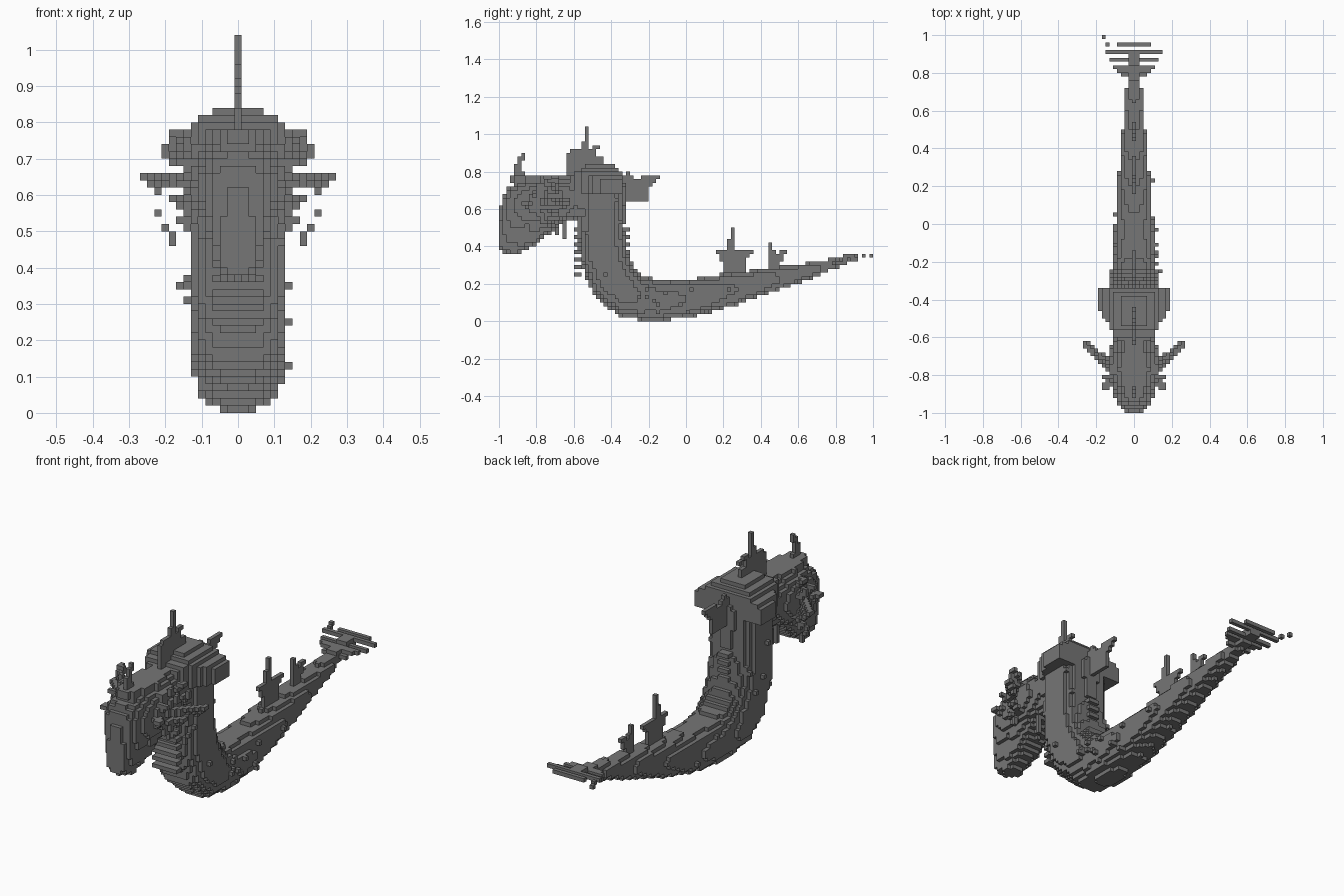
import bpy, bmesh, random
from math import floor, ceil
from mathutils import Vector

if "Cube" in bpy.data.objects:
    bpy.data.objects.remove(bpy.data.objects["Cube"])

S = 0.02                       # edge of one block
random.seed(4)
taken = set()                  # cells already used by an earlier part

grey = bpy.data.materials.new("dark grey")
grey.use_nodes = True
COLOUR = (0.18, 0.18, 0.18, 1)
grey.diffuse_color = COLOUR
grey.node_tree.nodes["Principled BSDF"].inputs["Base Color"].default_value = COLOUR


def cell(x, y, z):
    return round(x / S), floor(y / S), floor(z / S)


def centre(c):
    return c[0] * S, (c[1] + 0.5) * S, (c[2] + 0.5) * S


def fill(lo, hi, rule=lambda x, y, z: True):
    """Cells between two corners whose centre satisfies the rule."""
    a, b = cell(*lo), cell(*hi)
    grid = ((i, j, k) for i in range(a[0], b[0] + 1)
            for j in range(a[1], b[1] + 1) for k in range(a[2], b[2] + 1))
    return {c for c in grid if rule(*centre(c))}


def tube(nodes, power=2.5, steps=8):
    """Sweep a rounded section along (y, z, half width, radius) nodes."""
    cells = set()
    for p, q in zip(nodes, nodes[1:]):
        for s in range(steps + 1):
            y, z, w, r = Vector(p).lerp(Vector(q), s / steps)
            cells |= fill((-w, y - r, z - r), (w, y + r, z + r),
                          lambda a, b, c: (abs(a) / w) ** power +
                          (((b - y) ** 2 + (c - z) ** 2) ** 0.5 / r) ** power <= 1)
    return cells


def inside(y, z, outline):
    odd = False
    for (y1, z1), (y2, z2) in zip(outline, outline[1:] + outline[:1]):
        if (z1 > z) != (z2 > z) and y < y1 + (z - z1) * (y2 - y1) / (z2 - z1):
            odd = not odd
    return odd


def plate(outline):
    """One block thick upright fin from its side outline."""
    ys, zs = zip(*outline)
    return fill((0, min(ys), min(zs)), (0, max(ys), max(zs)),
                lambda x, y, z: inside(y, z, outline))


def ray(start, end):
    a, b = Vector(start), Vector(end)
    n = ceil((b - a).length / S * 2)
    return {cell(*a.lerp(b, t / n)) for t in range(n + 1)}


def mirrored(cells):
    return cells | {(-i, j, k) for i, j, k in cells}


# Corner offsets of each block side
SIDES = {
    (1, 0, 0): ((1, 0, 0), (1, 1, 0), (1, 1, 1), (1, 0, 1)),
    (-1, 0, 0): ((0, 0, 0), (0, 0, 1), (0, 1, 1), (0, 1, 0)),
    (0, 1, 0): ((0, 1, 0), (0, 1, 1), (1, 1, 1), (1, 1, 0)),
    (0, -1, 0): ((0, 0, 0), (1, 0, 0), (1, 0, 1), (0, 0, 1)),
    (0, 0, 1): ((0, 0, 1), (1, 0, 1), (1, 1, 1), (0, 1, 1)),
    (0, 0, -1): ((0, 0, 0), (0, 1, 0), (1, 1, 0), (1, 0, 0)),
}


def build(name, cells):
    """Make one object from the outer sides of its blocks."""
    cells = cells - taken
    taken.update(cells)
    bm = bmesh.new()
    verts = {}
    for c in sorted(cells):
        for d, corners in SIDES.items():
            if tuple(a + b for a, b in zip(c, d)) in taken:
                continue
            face = []
            for o in corners:
                v = tuple(a + b for a, b in zip(c, o))
                if v not in verts:
                    verts[v] = bm.verts.new(((v[0] - 0.5) * S, v[1] * S, v[2] * S))
                face.append(verts[v])
            bm.faces.new(face)
    mesh = bpy.data.meshes.new(name)
    bm.to_mesh(mesh)
    bm.free()
    mesh.materials.append(grey)
    bpy.context.collection.objects.link(bpy.data.objects.new(name, mesh))


# Neck, belly curve and tail
body = tube([(-.45, .70, .135, .125), (-.455, .5, .135, .125), (-.44, .35, .135, .13),
             (-.39, .22, .135, .13), (-.3, .14, .125, .125), (-.17, .112, .11, .112),
             (0, .12, .10, .10), (.2, .16, .085, .09), (.4, .21, .07, .07),
             (.6, .255, .05, .048), (.72, .285, .04, .035), (.84, .325, .03, .022)])
build("body", body)

# Cheeks, muzzle and jaw
head = tube([(-.5, .66, .11, .11), (-.62, .65, .10, .115), (-.74, .64, .14, .13),
             (-.86, .62, .11, .13), (-.91, .54, .085, .085), (-.95, .42, .055, .055)])
head |= tube([(-.7, .6, .09, .08), (-.84, .48, .08, .08), (-.93, .4, .05, .05)])
build("head", head)
build("brow", fill((-.08, -.93, .75), (.08, -.62, .77),
                   lambda x, y, z: abs(x) < .085 - .3 * abs(y + .77)))

# Roof-shaped mantle behind the head
build("mantle", fill((-.2, -.62, .68), (.2, -.36, .84), lambda x, y, z:
      z < .845 - 3 * (y + .46) ** 2 and
      abs(x) < min(.06 + 1.5 * (.84 - z), .195, .195 - .55 * (-.43 - y))))

# Belly ridges and small scales
ridges = set()
for n in range(7):
    z = .25 + n * .04
    ridges |= fill((-.06, -.59, z), (.06, -.57, z))
    ridges |= fill((-.02, -.32, z), (.02, -.31, z))
build("belly_ridges", ridges)
scales = set()
sides = sorted(c for c in body if c[0] > 3 and (c[0] + 1, c[1], c[2]) not in taken)
for i, j, k in random.sample(sides, 24):
    sign = random.choice((-1, 1))
    scales.add((sign * (i + 1), j, k))
build("scales", scales)

# Upright fins and horn
build("crown_fin", plate([(-.64, .76), (-.64, .90), (-.6, .92), (-.56, .92), (-.54, 1.0),
                          (-.54, 1.04), (-.52, 1.04), (-.515, .92), (-.46, .95),
                          (-.48, .89), (-.44, .88), (-.44, .8)]))
build("horn", plate([(-.93, .74), (-.92, .82), (-.9, .86), (-.88, .90), (-.86, .90),
                     (-.88, .82), (-.84, .74)]))
build("neck_fin", plate([(-.36, .64), (-.20, .64), (-.20, .70), (-.14, .78), (-.24, .78),
                         (-.25, .75), (-.3, .80), (-.36, .76)]))
build("tail_fin_front", plate([(.18, .2), (.2, .3), (.16, .38), (.22, .37), (.24, .5),
                               (.26, .5), (.27, .39), (.36, .38), (.31, .3), (.34, .24)]))
build("tail_fin_rear", plate([(.44, .22), (.44, .42), (.46, .42), (.48, .36), (.54, .38),
                              (.5, .3), (.52, .25)]))

# Cheek frills, with loose blocks at the tips
frill = set()
for x, y, z in [(.18, -.70, .77), (.2, -.68, .72), (.26, -.64, .65), (.18, -.70, .59),
                (.16, -.72, .53), (.16, -.80, .69), (.16, -.86, .64)]:
    for low in (0, .02):
        frill |= ray((.1, -.8, z * .6 + .25 - low), (x - low, y, z - low))
for spot in [(.22, -.65, .61), (.22, -.67, .55), (.18, -.7, .49), (.18, -.7, .47),
             (.2, -.69, .51)]:
    frill.add(cell(*spot))
build("cheek_frills", mirrored(frill))
build("barbels", mirrored(ray((.06, -.65, .56), (.06, -.65, .45))))

# Flat slatted tail fluke
fluke = set()
for y, half in [(.79, .06), (.81, .08), (.83, .10), (.87, .11), (.91, .14), (.95, .07)]:
    z = .31 + (y - .75) * .22
    fluke |= fill((-half, y, z), (half, y, z))
fluke |= fill((-.02, .74, .29), (.02, .90, .35), lambda x, y, z: abs(z - .31 - (y - .75) * .22) < .02)
fluke |= {cell(-.14, .95, .35), cell(-.16, .99, .35)}
build("tail_fluke", fluke)
